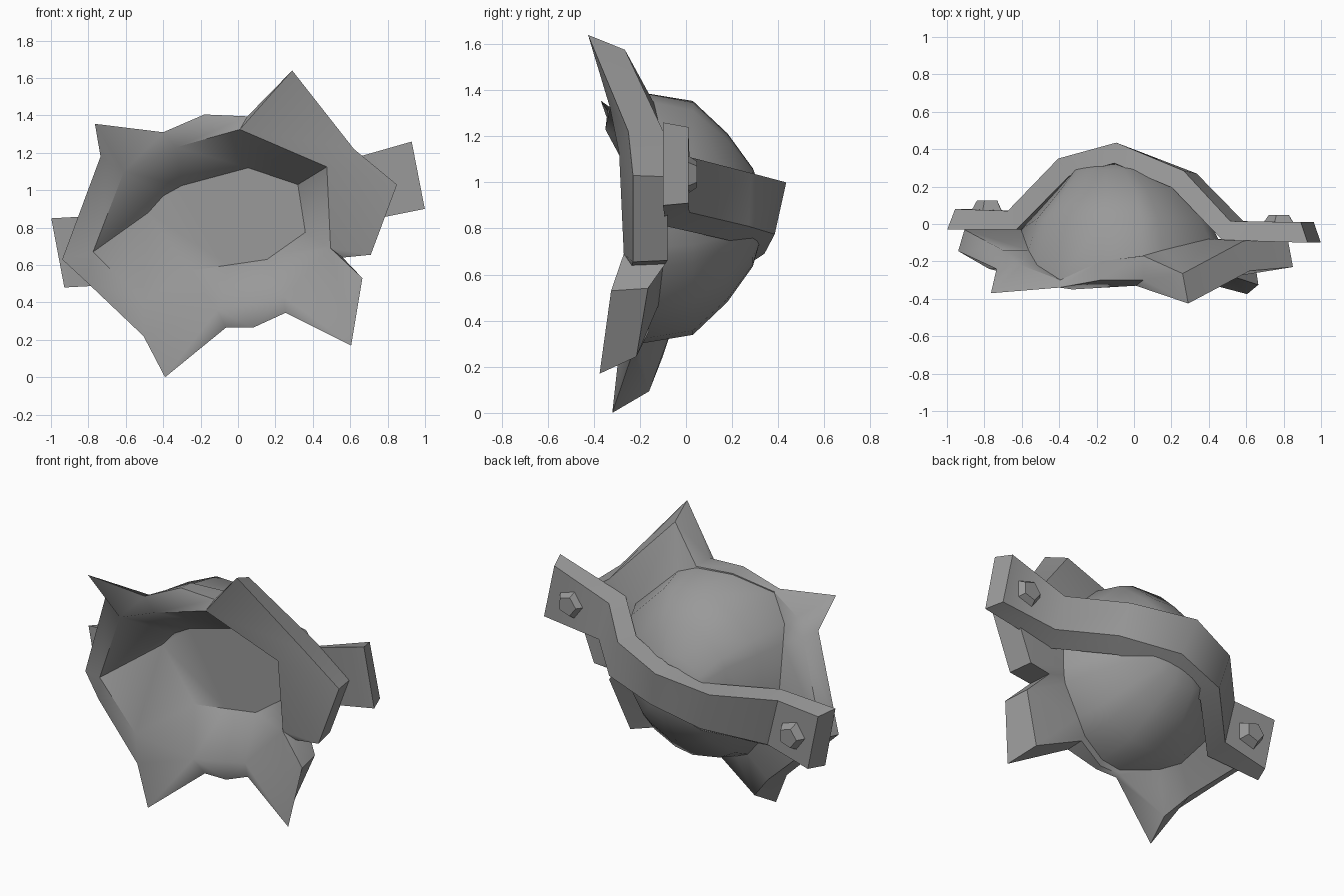
import bpy
import bmesh
import math
from mathutils import Vector, Matrix

default_cube = bpy.data.objects.get("Cube")
if default_cube:
    bpy.data.objects.remove(default_cube, do_unlink=True)

# Single worn metal colour
metal = bpy.data.materials.new("grey_metal")
metal.use_nodes = True
grey = (0.32, 0.32, 0.32, 1.0)
metal.diffuse_color = grey
for node in metal.node_tree.nodes:
    if node.type == 'BSDF_PRINCIPLED':
        node.inputs["Base Color"].default_value = grey


def finish(bm, name, angle=45):
    """Turn a bmesh into a named object with smooth faces and sharp edges."""
    bmesh.ops.recalc_face_normals(bm, faces=bm.faces)
    mesh = bpy.data.meshes.new(name)
    bm.to_mesh(mesh)
    bm.free()
    mesh.materials.append(metal)
    obj = bpy.data.objects.new(name, mesh)
    bpy.context.scene.collection.objects.link(obj)
    bpy.ops.object.select_all(action='DESELECT')
    obj.select_set(True)
    bpy.context.view_layer.objects.active = obj
    bpy.ops.object.shade_smooth_by_angle(angle=math.radians(angle))
    return obj


def add_ring(bm, points):
    return [bm.verts.new(point) for point in points]


def join_rings(bm, first, second):
    """Skin two closed rings, collapsing repeated corners into triangles."""
    count = len(first)
    for i in range(count):
        j = (i + 1) % count
        corners = []
        for vert in (first[i], first[j], second[j], second[i]):
            if vert not in corners:
                corners.append(vert)
        if len(corners) > 2:
            bm.faces.new(corners)


# Jagged flange outline: x, y, z, the mouth corner each point fans to,
# how far its rear edge reaches, and the depth where it meets the bowl
outline = [
    (.05, -.3, 1.395, 0, .8, -.17), (.29, -.425, 1.64, 0, .78, -.14),
    (.62, -.25, 1.22, 1, .85, -.08), (.85, -.23, 1.03, 1, .93, -.08),
    (.71, -.23, .655, 2, .9, -.08), (.56, -.235, .64, 2, .85, -.09),
    (.665, -.325, .53, 2, .9, -.1), (.605, -.375, .17, 3, .75, -.12),
    (.255, -.27, .345, 3, .8, -.16), (.08, -.23, .265, 4, .8, -.2),
    (-.065, -.23, .265, 4, .8, -.2), (-.39, -.32, 0, 4, .72, -.1),
    (-.505, -.26, .22, 5, .85, -.05), (-.81, -.2, .51, 6, .9, -.03),
    (-.94, -.145, .63, 6, .9, -.03), (-.735, -.24, 1.18, 7, .8, -.14),
    (-.765, -.37, 1.355, 7, .35, -.22), (-.4, -.34, 1.31, 8, .5, -.3),
    (-.18, -.3, 1.405, 8, .5, -.2),
]
# Mouth opening and the floor of the hollow, clockwise from the top
mouth = [
    (.01, -.33, 1.325), (.475, -.29, 1.125), (.495, -.27, .69),
    (.245, -.28, .43), (-.11, -.28, .36), (-.51, -.27, .405),
    (-.775, -.24, .67), (-.61, -.28, 1.1), (-.33, -.35, 1.23),
]
floor = [
    (.055, 1.12), (.32, 1.03), (.36, .775), (.155, .63), (-.05, .6),
    (-.26, .57), (-.48, .88), (-.4, .97), (-.3, 1.025),
]
floor_depth = -.05

centre = Vector((-.08, 0, .85))
radius_x, radius_z = .54, .55


def bowl_ring(front, scale_x, scale_z, depth, shift=0):
    """Project the outline onto an elliptical section of the bowl."""
    points = []
    for point in front:
        across = point.x - centre.x
        up = point.z - centre.z
        size = math.hypot(across / radius_x, up / radius_z)
        points.append(Vector((centre.x + shift + across / size * scale_x,
                              depth, centre.z + up / size * scale_z)))
    return points


# Bowl with hollow front, spiked flange and rounded back
front = [Vector(entry[:3]) for entry in outline]
base = bowl_ring(front, 1, 1, 0)
back = []
for tip, root, entry in zip(front, base, outline):
    reach, root.y = entry[4:]
    point = root.lerp(tip, reach)
    point.y = min(tip.y + .16, root.y)
    back.append(point)

bm = bmesh.new()
mouth_verts = add_ring(bm, mouth)
floor_verts = add_ring(bm, [(x, floor_depth, z) for x, z in floor])
rings = [[mouth_verts[entry[3]] for entry in outline]]
for points in (front, back, base,
               bowl_ring(front, .9, .93, .03),
               bowl_ring(front, .65, .67, .18),
               bowl_ring(front, .42, .39, .29, -.03)):
    rings.append(add_ring(bm, points))
for first, second in zip(rings, rings[1:]):
    join_rings(bm, first, second)
join_rings(bm, mouth_verts, floor_verts)
bm.faces.new(floor_verts)
apex = bm.verts.new((-.08, .36, .88))
join_rings(bm, rings[-1], [apex] * len(outline))
finish(bm, "spiked_bowl")

# Bent strap across the back: x, y and z of the top edge, y and z of the bottom
stations = [
    (-.96, .08, .85, .08, .48), (-.64, .07, .87, .07, .55),
    (-.37, .35, .94, .34, .68), (-.06, .435, 1.02, .385, .765),
    (.3, .285, 1.06, .27, .8), (.55, .015, 1.13, .015, .86),
    (.965, .01, 1.26, .01, .9),
]
thickness = .11
skew = .035
splay = .05
bm = bmesh.new()
sections = []
last = len(stations) - 1
for i, (x, y_top, top, y_bottom, bottom) in enumerate(stations):
    before = stations[max(i - 1, 0)]
    after = stations[min(i + 1, last)]
    along = Vector((after[0] - before[0], after[1] - before[1])).normalized()
    inner_x = x + along.y * thickness
    drop = along.x * thickness
    at_end = i in (0, last)
    outer_x = x * .96 if at_end else x
    inner_bottom = bottom if at_end else bottom - splay
    sections.append(add_ring(bm, [
        (outer_x - skew, y_top, top - .02),
        (outer_x + skew, y_bottom, bottom + .01),
        (inner_x + skew, y_bottom - drop, inner_bottom),
        (inner_x - skew, y_top - drop, top)]))
for first, second in zip(sections, sections[1:]):
    join_rings(bm, first, second)
bm.faces.new(sections[0])
bm.faces.new(sections[-1])
finish(bm, "back_strap")

# Five-sided rivets at both ends of the strap
for name, x, y, z, height in (("right_rivet", -.78, .07, .67, .055),
                              ("left_rivet", .78, .005, 1.035, .042)):
    bm = bmesh.new()
    place = (Matrix.Translation((x, y + height / 2, z))
             @ Matrix.Rotation(math.radians(-90), 4, 'X')
             @ Matrix.Rotation(.3, 4, 'Z'))
    bmesh.ops.create_cone(bm, cap_ends=True, segments=5, radius1=.09,
                          radius2=.06, depth=height, matrix=place)
    finish(bm, name, angle=25)
